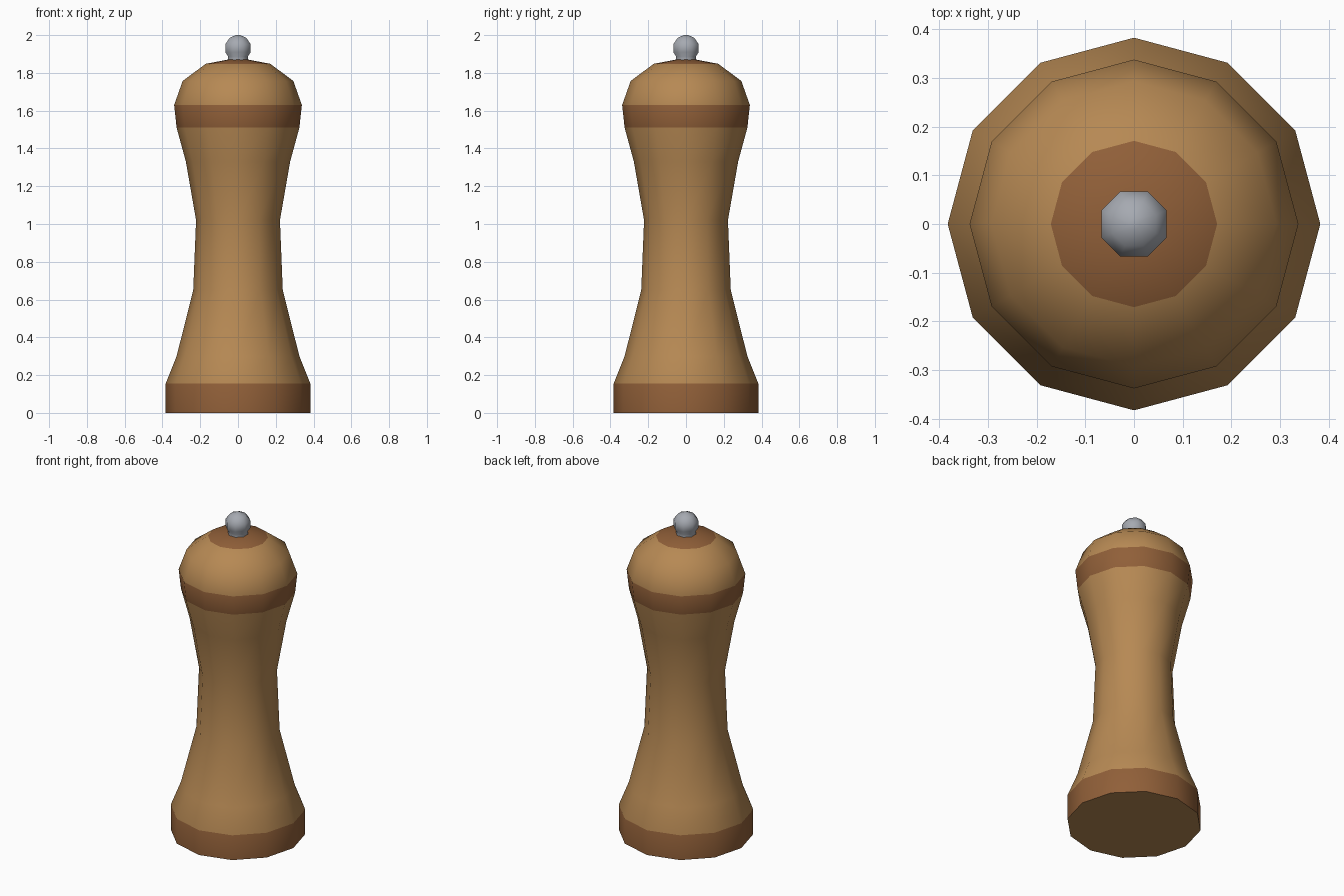
import bpy, bmesh, math

if "Cube" in bpy.data.objects:
    bpy.data.objects.remove(bpy.data.objects["Cube"])


def material(name, rgb):
    m = bpy.data.materials.new(name)
    m.diffuse_color = (*rgb, 1)
    m.use_nodes = True
    m.node_tree.nodes["Principled BSDF"].inputs["Base Color"].default_value = m.diffuse_color
    return m


light_wood = material("light_wood", (0.47, 0.25, 0.088))
dark_wood = material("dark_wood", (0.28, 0.115, 0.04))
metal = material("metal", (0.38, 0.40, 0.44))


def lathe(name, profile, sides, turn, mats, rule, angle):
    """Revolve (radius, z) rings into a capped solid; rule(z) picks the material of each band."""
    bm = bmesh.new()
    rings = []
    for r, z in profile:
        rings.append([bm.verts.new((r * math.cos(turn + math.tau * i / sides),
                                    r * math.sin(turn + math.tau * i / sides), z))
                      for i in range(sides)])
    for low, high in zip(rings, rings[1:]):
        for i in range(sides):
            j = (i + 1) % sides
            bm.faces.new((low[i], low[j], high[j], high[i]))
    bm.faces.new(rings[0][::-1])
    bm.faces.new(rings[-1])
    for f in bm.faces:
        f.material_index = rule(f.calc_center_median().z)
    mesh = bpy.data.meshes.new(name)
    bm.to_mesh(mesh)
    bm.free()
    for m in mats:
        mesh.materials.append(m)
    ob = bpy.data.objects.new(name, mesh)
    bpy.context.collection.objects.link(ob)
    bpy.ops.object.select_all(action='DESELECT')
    ob.select_set(True)
    bpy.context.view_layer.objects.active = ob
    bpy.ops.object.shade_smooth_by_angle(angle=math.radians(angle))
    return ob


def wood_rule(z):
    # dark foot band, collar band and crown; plain underside
    return int(0.01 < z < 0.155 or 1.51 < z < 1.63 or z > 1.85)


# Turned wooden body
lathe("mill_body",
      [(0.383, 0), (0.383, 0.155), (0.325, 0.30), (0.237, 0.65), (0.222, 1.02),
       (0.276, 1.33), (0.325, 1.51), (0.338, 1.63), (0.293, 1.757),
       (0.171, 1.848), (0.055, 1.87)],
      12, 0, [light_wood, dark_wood], wood_rule, 45)

# Metal knob on a short neck
k = 1 / math.cos(math.pi / 8)
lathe("top_knob",
      [(0.056 * k, 1.86), (0.052 * k, 1.886), (0.067 * k, 1.91), (0.067 * k, 1.952),
       (0.045 * k, 1.985), (0.012 * k, 2.0)],
      8, math.pi / 8, [metal], lambda z: 0, 60)
